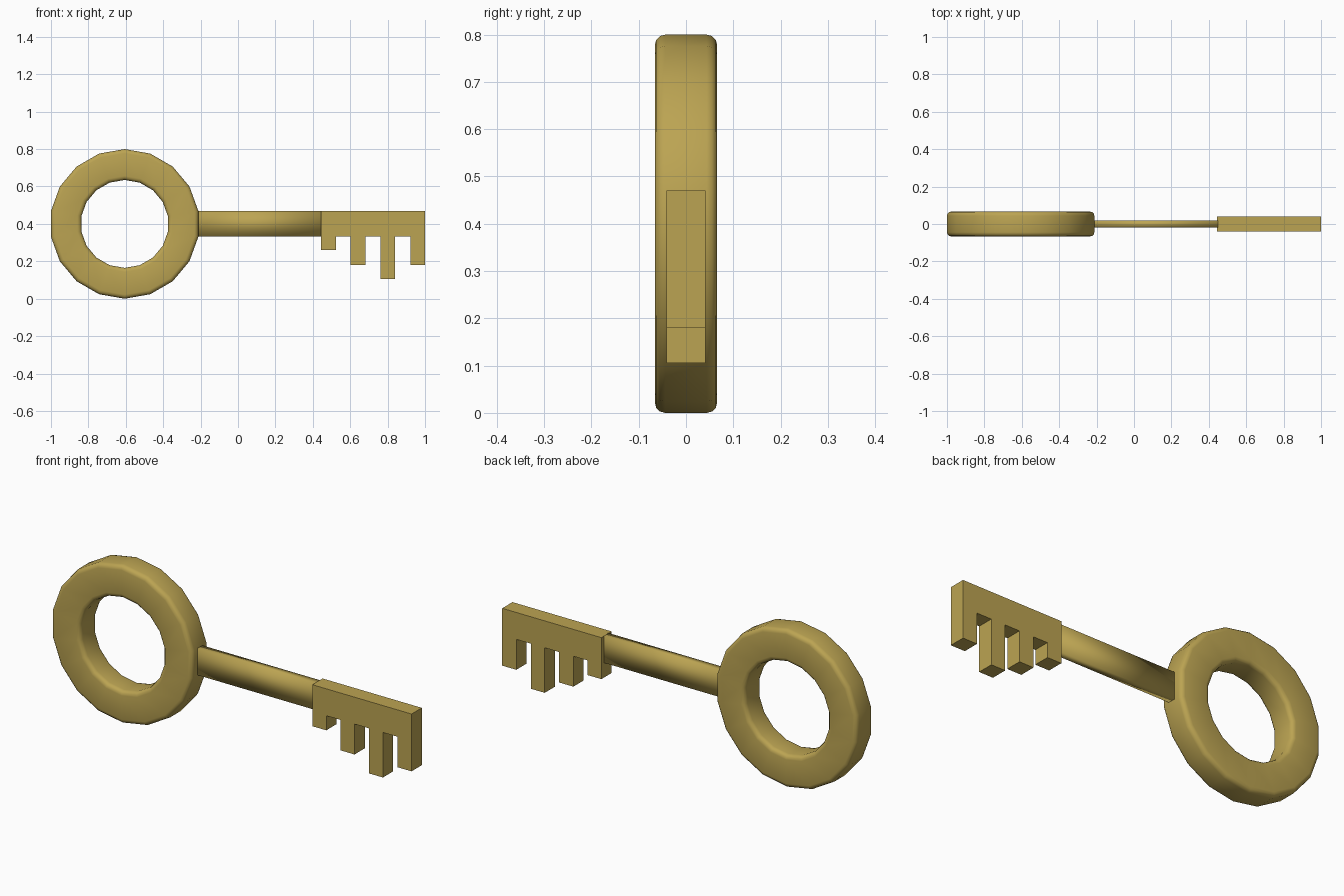
import bpy, bmesh, math

if "Cube" in bpy.data.objects:
    bpy.data.objects.remove(bpy.data.objects["Cube"])

gold = bpy.data.materials.new("antique gold")
gold.diffuse_color = (0.50, 0.37, 0.085, 1)
gold.use_nodes = True
gold.node_tree.nodes["Principled BSDF"].inputs["Base Color"].default_value = gold.diffuse_color


def finish(name, bm):
    bmesh.ops.recalc_face_normals(bm, faces=bm.faces)
    for f in bm.faces:
        f.smooth = True
    me = bpy.data.meshes.new(name)
    bm.to_mesh(me)
    bm.free()
    me.materials.append(gold)
    ob = bpy.data.objects.new(name, me)
    bpy.context.collection.objects.link(ob)
    return ob


def plate(name, outline, half):
    """Extrude an x/z outline along y."""
    bm = bmesh.new()
    face = bm.faces.new([bm.verts.new((x, -half, z)) for x, z in outline])
    ext = bmesh.ops.extrude_face_region(bm, geom=[face], use_keep_orig=True)
    verts = [v for v in ext["geom"] if isinstance(v, bmesh.types.BMVert)]
    bmesh.ops.translate(bm, verts=verts, vec=(0, 2 * half, 0))
    return finish(name, bm)


# Ring handle: rounded-rectangle section swept round 18 sides
SIDES, OUT, INN, HALF, R = 18, 0.40, 0.235, 0.066, 0.022
section = []
for cr, cy, start in ((OUT - R, HALF - R, 0), (INN + R, HALF - R, 90),
                      (INN + R, R - HALF, 180), (OUT - R, R - HALF, 270)):
    for k in range(4):
        a = math.radians(start + 30 * k)
        section.append((cr + R * math.cos(a), cy + R * math.sin(a)))
bm = bmesh.new()
rings = []
for i in range(SIDES):
    a = math.radians(90 + 360 / SIDES * i)
    rings.append([bm.verts.new((-0.606 + r * math.cos(a), y, 0.4 + r * math.sin(a)))
                  for r, y in section])
n = len(section)
for i in range(SIDES):
    p, q = rings[i], rings[(i + 1) % SIDES]
    for j in range(n):
        bm.faces.new((p[j], p[(j + 1) % n], q[(j + 1) % n], q[j]))
finish("ring_handle", bm)

# Thin flat shaft
LOW, TOP = 0.334, 0.47
plate("shaft", [(-0.22, LOW), (0.45, LOW), (0.45, TOP), (-0.22, TOP)], 0.019)

# Toothed bit: x start, x end, bottom of each tooth
teeth = [(0.445, 0.523, 0.26), (0.602, 0.681, 0.18),
         (0.762, 0.84, 0.106), (0.921, 1.0, 0.18)]
outline = [(0.445, TOP)]
for x0, x1, z in teeth:
    outline += [(x0, LOW), (x0, z), (x1, z), (x1, LOW)]
outline.append((1.0, TOP))
plate("key_bit", outline, 0.041)
bpy.ops.object.select_all(action='DESELECT')
bit = bpy.data.objects["key_bit"]
bit.select_set(True)
bpy.context.view_layer.objects.active = bit
bpy.ops.object.shade_smooth_by_angle(angle=math.radians(40))
